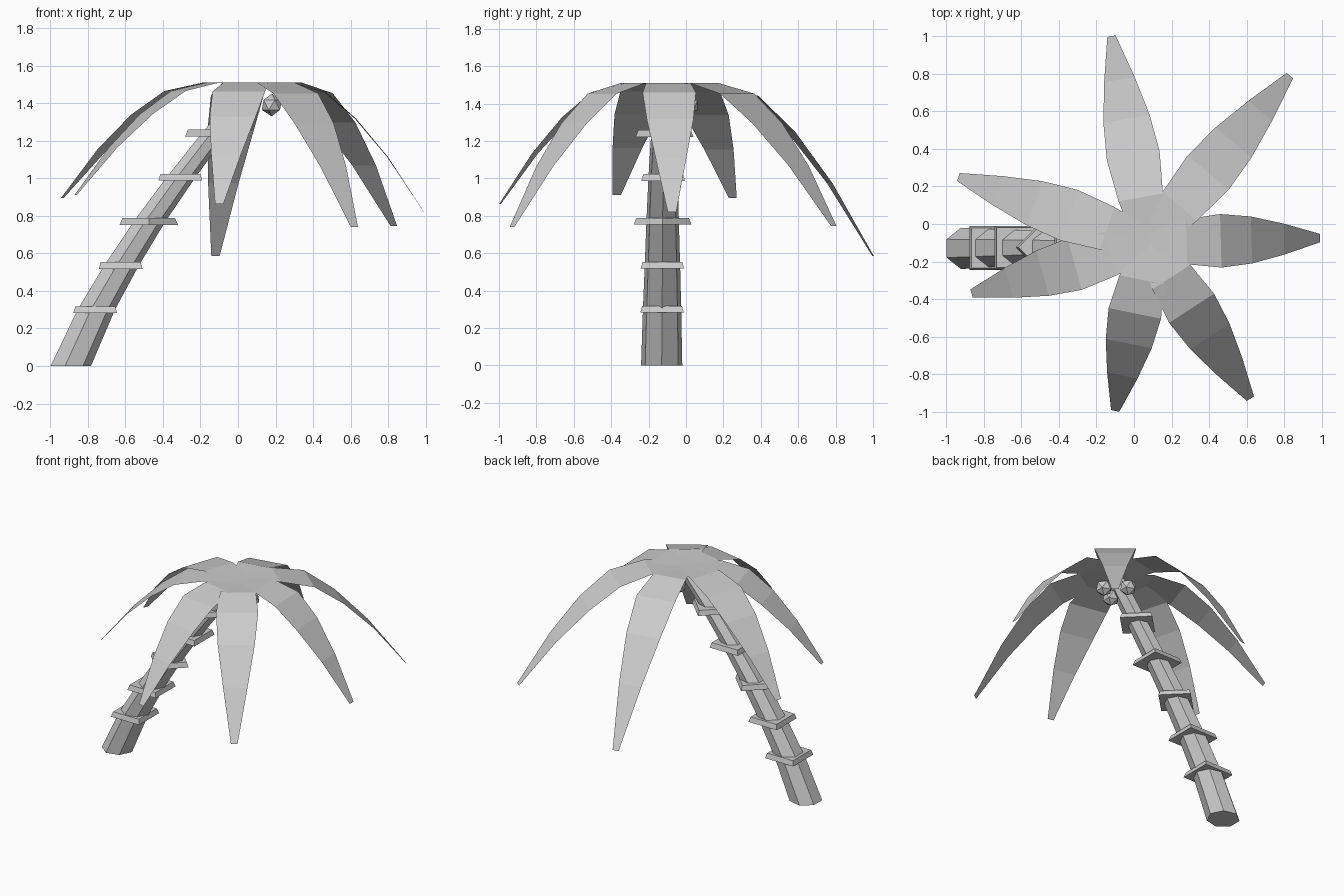
import bpy, bmesh, math
from mathutils import Vector

if "Cube" in bpy.data.objects:
    bpy.data.objects.remove(bpy.data.objects["Cube"])

def make(name, verts, faces):
    me = bpy.data.meshes.new(name)
    me.from_pydata(verts, [], faces)
    me.update()
    ob = bpy.data.objects.new(name, me)
    bpy.context.collection.objects.link(ob)
    return ob

def loft(name, rings, n, turn=0):
    """Horizontal n-gon sections (x, y, z, radius) joined and capped."""
    verts = [(x + r * math.cos(turn + math.tau * i / n),
              y + r * math.sin(turn + math.tau * i / n), z)
             for x, y, z, r in rings for i in range(n)]
    faces = [(k * n + i, k * n + (i + 1) % n, (k + 1) * n + (i + 1) % n, (k + 1) * n + i)
             for k in range(len(rings) - 1) for i in range(n)]
    faces += [tuple(reversed(range(n))), tuple(range(len(verts) - n, len(verts)))]
    return make(name, verts, faces)

# Leaning trunk, seven sided
path = [(-.896, -.13, 0), (-.76, -.128, .3), (-.625, -.126, .535), (-.475, -.125, .77),
        (-.307, -.122, 1.005), (-.127, -.115, 1.24), (.07, -.1, 1.48)]
loft("trunk", [(*p, .113 - .008 * i) for i, p in enumerate(path)], 7)

# Square bark collars, two of them turned to a diamond
for i, (x, y, z) in enumerate(path[1:6]):
    turn = 0 if i in (2, 4) else math.pi / 4
    r = .155 if i in (2, 4) else .165
    loft(f"bark_collar_{i + 1}", [(x, y, z - .018, r), (x, y, z + .018, r - .015)], 4, turn)

# Drooping fronds: thin strips from the crown to each tip
crown = Vector((.08, -.1, 1.51))
tips = [(.99, -.075, .82), (.83, .79, .745), (-.12, 1, .585), (-.935, .25, .895),
        (-.865, -.37, .91), (-.1, -.995, .862), (.62, -.93, .74)]
profile = [(0, .012, .14), (.22, 0, .24), (.42, .075, .285),
           (.6, .28, .25), (.79, .58, .165), (1, 1, .045)]   # reach, droop, width
for k, tip in enumerate(tips):
    d = Vector(tip) - crown
    side = Vector((-d.y, d.x, 0)).normalized()
    verts = []
    for t, drop, w in profile:
        p = crown + Vector((d.x * t, d.y * t, d.z * drop))
        verts += [p - side * w / 2, p + side * w / 2]
    make(f"frond_{k + 1}", verts,
         [(2 * i, 2 * i + 2, 2 * i + 3, 2 * i + 1) for i in range(len(profile) - 1)])

# Coconuts under the crown
for k, loc in enumerate([(.18, -.1, 1.39), (.06, .01, 1.39), (.07, -.16, 1.38)]):
    ob = make(f"coconut_{k + 1}", [], [])
    bm = bmesh.new()
    bmesh.ops.create_icosphere(bm, subdivisions=1, radius=.06)
    bm.to_mesh(ob.data)
    bm.free()
    ob.location = loc
